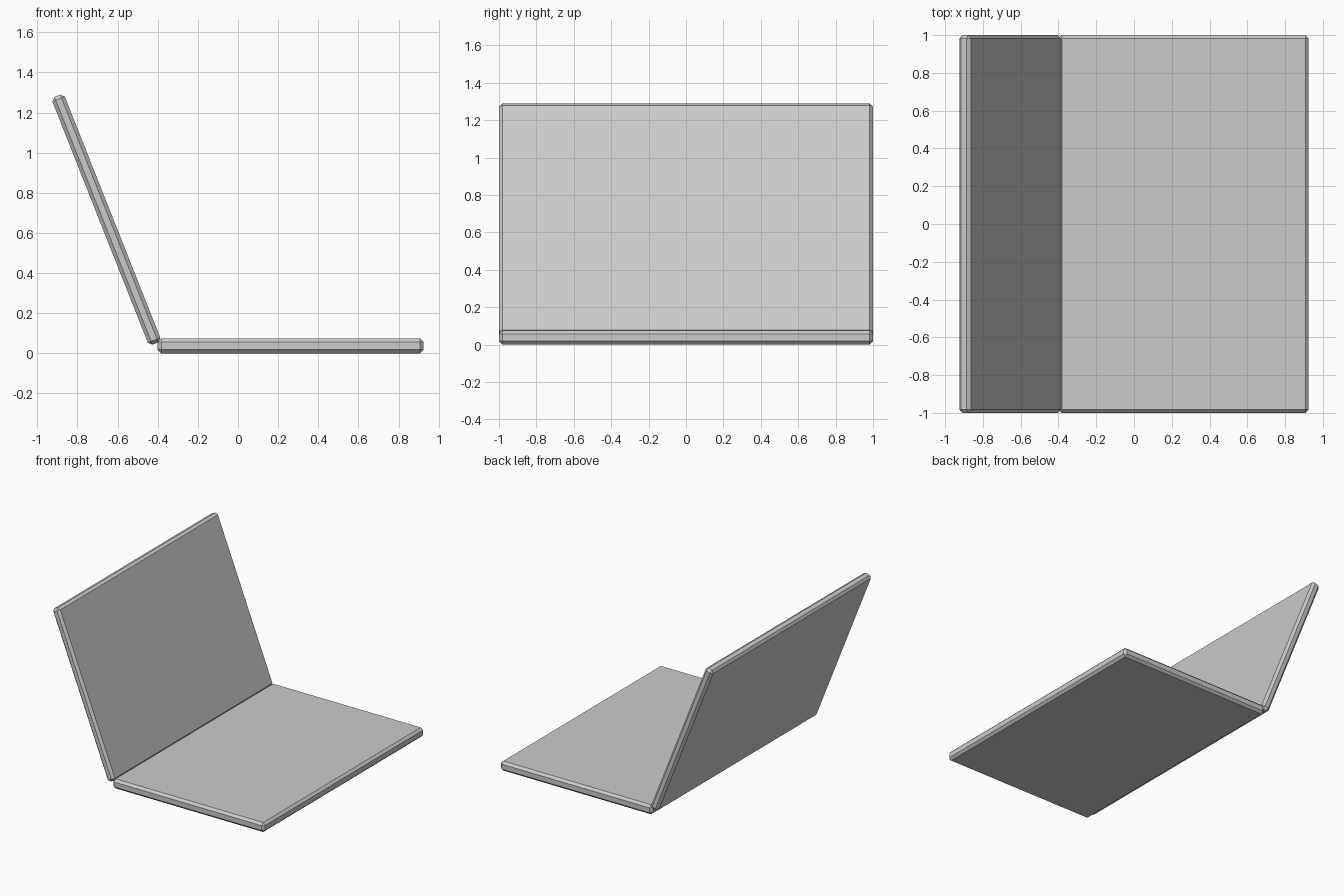
import bpy
from math import radians

if "Cube" in bpy.data.objects:
    bpy.data.objects.remove(bpy.data.objects["Cube"])


def slab(name, size, centre, tilt=0):
    """Thin flat panel with a single chamfer on every edge."""
    bpy.ops.mesh.primitive_cube_add(size=1, location=centre)
    ob = bpy.context.object
    ob.name = name
    ob.scale = size
    bpy.ops.object.transform_apply(location=False, rotation=False, scale=True)
    bevel = ob.modifiers.new("chamfer", 'BEVEL')
    bevel.width = 0.018
    bevel.segments = 1
    bevel.limit_method = 'NONE'
    ob.rotation_euler[1] = radians(tilt)
    return ob


# Base lying on the ground
slab("base", (1.325, 2.0, 0.075), (0.2625, 0, 0.0375))

# Lid leaning back from the rear edge of the base
slab("lid", (0.067, 2.0, 1.328), (-0.656, 0, 0.666), tilt=-21.6)
